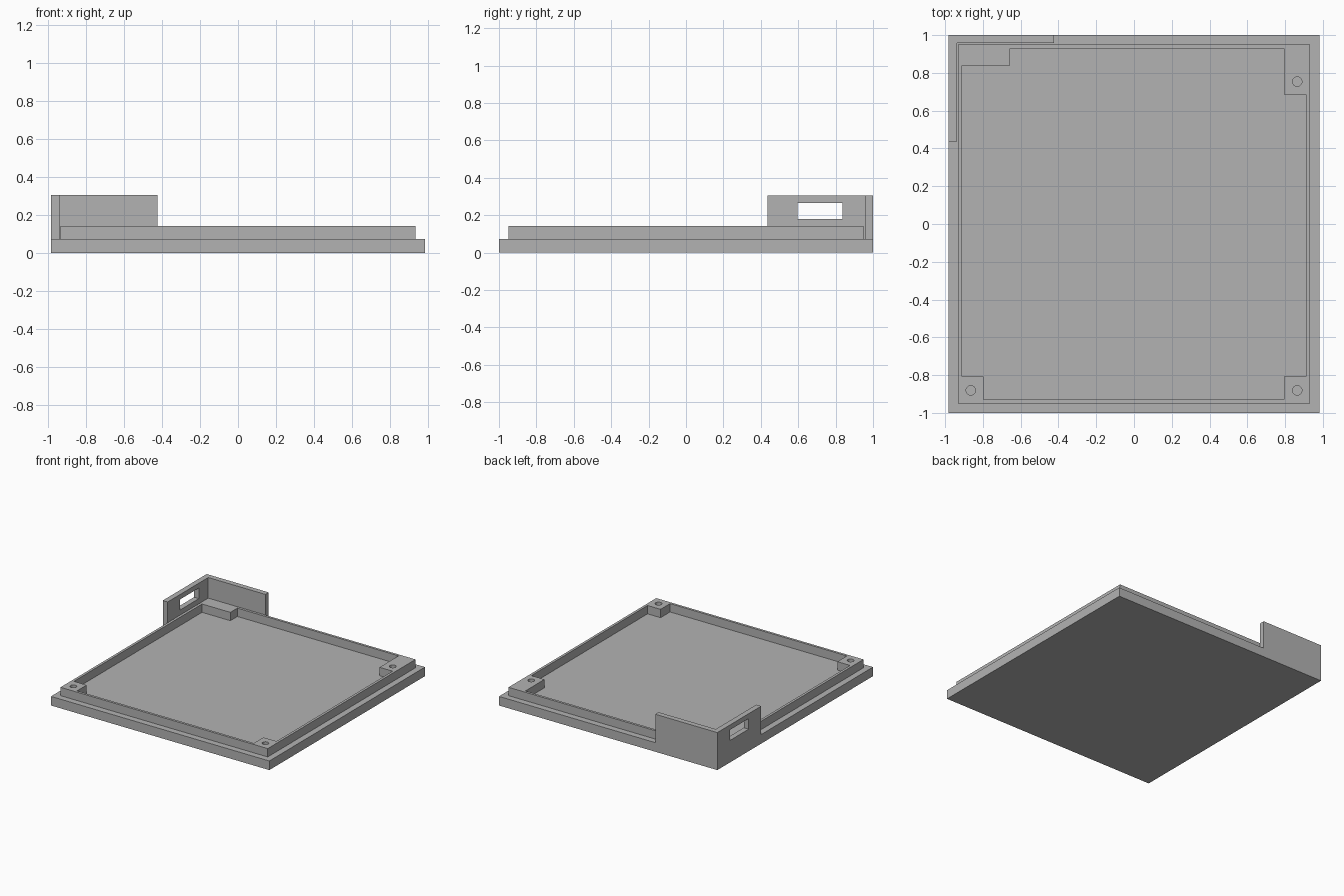
import bpy
import bmesh
import math

cube = bpy.data.objects.get("Cube")
if cube:
    bpy.data.objects.remove(cube, do_unlink=True)

# Main sizes
W, D = 0.982, 1.0            # half width and half depth of the plate
LIP_W, LIP_D = 0.932, 0.949  # outer half sizes of the raised rim
IN_W, IN_D = 0.911, 0.929    # inner half sizes of the raised rim
BASE_Z, LIP_Z, WALL_Z = 0.074, 0.142, 0.305
SINK = 0.02                  # overlap between joined parts

grey = bpy.data.materials.new("plastic grey")
grey.use_nodes = True
colour = (0.45, 0.45, 0.45, 1)
grey.diffuse_color = colour
grey.node_tree.nodes["Principled BSDF"].inputs["Base Color"].default_value = colour


def rect(x0, x1, y0, y1):
    return [(x0, y0), (x1, y0), (x1, y1), (x0, y1)]


def circle(cx, cy, r, n=24):
    return [(cx + r * math.cos(math.tau * i / n), cy + r * math.sin(math.tau * i / n))
            for i in range(n)]


def slab(name, outlines, z0, z1):
    """Closed solid from an outer outline and any hole outlines."""
    bm = bmesh.new()
    for outline in outlines:
        vs = [bm.verts.new((x, y, z0)) for x, y in outline]
        for a, b in zip(vs, vs[1:] + vs[:1]):
            bm.edges.new((a, b))
    bmesh.ops.triangle_fill(bm, edges=bm.edges[:], use_beauty=True, normal=(0, 0, 1))
    top = bmesh.ops.extrude_face_region(bm, geom=bm.faces[:], use_keep_orig=True)
    moved = [g for g in top["geom"] if isinstance(g, bmesh.types.BMVert)]
    bmesh.ops.translate(bm, verts=moved, vec=(0, 0, z1 - z0))
    bmesh.ops.recalc_face_normals(bm, faces=bm.faces[:])
    bmesh.ops.dissolve_limit(bm, angle_limit=0.01, verts=bm.verts[:], edges=bm.edges[:])
    mesh = bpy.data.meshes.new(name)
    bm.to_mesh(mesh)
    bm.free()
    mesh.materials.append(grey)
    obj = bpy.data.objects.new(name, mesh)
    bpy.context.collection.objects.link(obj)
    return obj


def combine(target, tool, operation):
    """Boolean the tool into the target, then discard the tool."""
    mod = target.modifiers.new(operation.lower(), 'BOOLEAN')
    mod.operation, mod.object, mod.solver = operation, tool, 'EXACT'
    bpy.context.view_layer.objects.active = target
    bpy.ops.object.modifier_apply(modifier=mod.name)
    bpy.data.objects.remove(tool, do_unlink=True)


# Flat base plate
case = slab("case_lid", [rect(-W, W, -D, D)], 0, BASE_Z)

# Raised rim, its inner outline stepping around the four corner blocks
inner = [
    (-0.797, -IN_D), (0.794, -IN_D), (0.794, -0.807), (IN_W, -0.807),
    (IN_W, 0.685), (0.794, 0.685), (0.794, IN_D), (-0.656, IN_D),
    (-0.656, 0.839), (-IN_W, 0.839), (-IN_W, -0.807), (-0.797, -0.807),
]
holes = [circle(x, y, 0.025) for x, y in
         [(-0.864, -0.881), (0.864, -0.881), (0.864, 0.754)]]
rim = slab("rim", [rect(-LIP_W, LIP_W, -LIP_D, LIP_D), inner] + holes,
           BASE_Z - SINK, LIP_Z)
# Screw holes and tray floor stop at the base top
combine(case, rim, 'UNION')

# Tall L-shaped corner wall with a connector window in its side
corner = [(-W, 0.436), (-0.938, 0.436), (-0.938, 0.957),
          (-0.424, 0.957), (-0.424, D), (-W, D)]
wall = slab("corner_wall", [corner], BASE_Z - SINK, WALL_Z)
window = slab("window_cutter", [rect(-1.1, -0.9, 0.597, 0.837)], 0.179, 0.265)
window.hide_render = True
combine(wall, window, 'DIFFERENCE')
combine(case, wall, 'UNION')
